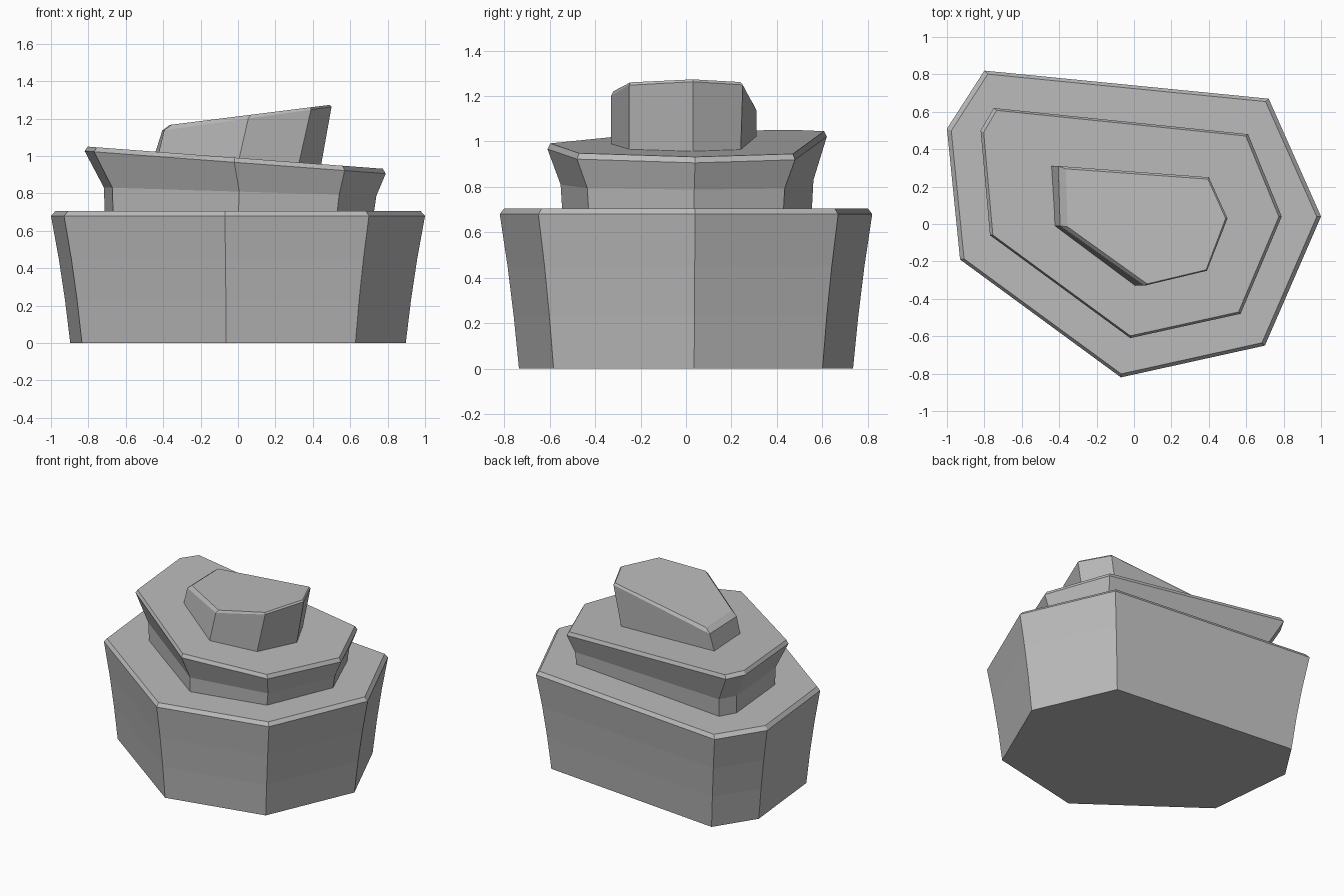
import bpy
import bmesh

old = bpy.data.objects.get("Cube")
if old:
    bpy.data.objects.remove(old, do_unlink=True)

# One plain grey for all the stone
stone = bpy.data.materials.new("stone_grey")
stone.use_nodes = True
GREY = (0.5, 0.5, 0.5, 1)
stone.diffuse_color = GREY
stone.node_tree.nodes["Principled BSDF"].inputs["Base Color"].default_value = GREY


def ring(outline, height, tilt=0.0, scale=1.0, shift=0.0):
    """Scaled copy of an outline, lying on a plane that tilts along x."""
    return [(x * scale + shift, y * scale, height + tilt * (x * scale + shift))
            for x, y in outline]


def loft(name, rings):
    """Join the rings with flat side faces and cap both ends."""
    bm = bmesh.new()
    loops = [[bm.verts.new(p) for p in r] for r in rings]
    n = len(loops[0])
    for low, high in zip(loops, loops[1:]):
        for i in range(n):
            j = (i + 1) % n
            bm.faces.new((low[i], low[j], high[j], high[i]))
    bm.faces.new(loops[0])
    bm.faces.new(loops[-1])
    bmesh.ops.recalc_face_normals(bm, faces=bm.faces)
    mesh = bpy.data.meshes.new(name)
    bm.to_mesh(mesh)
    bm.free()
    mesh.materials.append(stone)
    obj = bpy.data.objects.new(name, mesh)
    bpy.context.collection.objects.link(obj)
    return obj


# Bottom slab: flares gently upward to a narrow chamfer
base = [(-0.80, 0.82), (0.72, 0.67), (1.0, 0.04), (0.70, -0.65),
        (-0.07, -0.82), (-0.93, -0.19), (-1.0, 0.51)]
loft("bottom_rock", [
    ring(base, 0.0, scale=0.897),
    ring(base, 0.23, scale=0.925),
    ring(base, 0.45, scale=0.958),
    ring(base, 0.68),
    ring(base, 0.705, scale=0.977),
])

# Middle slab: narrow waist and a tilted, overhanging top
middle = [(-0.75, 0.62), (0.61, 0.48), (0.79, 0.04), (0.57, -0.48),
          (-0.02, -0.61), (-0.77, -0.06), (-0.82, 0.50)]
loft("middle_rock", [
    ring(middle, 0.69, scale=0.893, shift=0.02),
    ring(middle, 0.81, -0.03, scale=0.905, shift=0.025),
    ring(middle, 0.965, -0.075),
    ring(middle, 0.99, -0.075, scale=0.98),
])

# Top slab: leans toward the left and slopes upward
foot = [(-0.45, 0.31), (0.34, 0.24), (0.44, 0.03),
        (0.32, -0.25), (0.0, -0.33), (-0.43, -0.01)]
rim = [(-0.405, 0.31), (0.40, 0.25), (0.50, 0.03),
       (0.39, -0.25), (0.055, -0.33), (-0.395, -0.01)]
crown = [(-0.365, 0.295), (0.395, 0.24), (0.49, 0.03),
         (0.385, -0.245), (0.07, -0.32), (-0.355, -0.015)]
loft("top_rock", [
    ring(foot, 0.96, -0.075),
    ring(rim, 1.193, 0.14),
    ring(crown, 1.212, 0.125),
])
